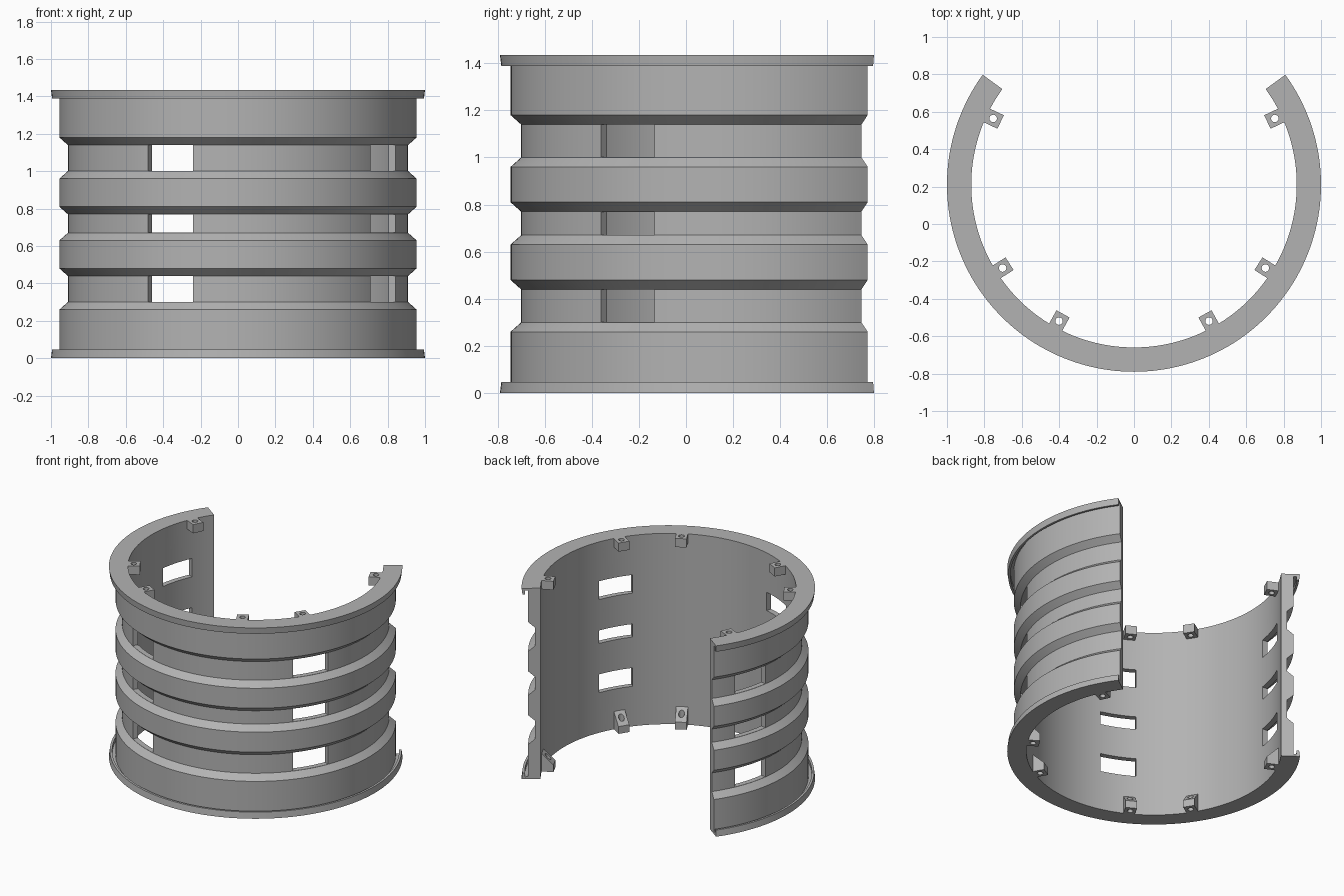
import bpy
import bmesh
from math import cos, sin, radians, ceil
from mathutils import Matrix, Vector

if "Cube" in bpy.data.objects:
    bpy.data.objects.remove(bpy.data.objects["Cube"])

CENTRE_Y = 0.21
HEIGHT = 1.435
OUTER, BAND, GROOVE, INNER = 1.0, 0.955, 0.91, 0.87
GROOVES = [(0.30, 0.44), (0.67, 0.77), (1.0, 1.14)]

grey = bpy.data.materials.new("mid_grey")
grey.use_nodes = True
colour = (0.45, 0.45, 0.45, 1)
grey.diffuse_color = colour
grey.node_tree.nodes["Principled BSDF"].inputs["Base Color"].default_value = colour


def polar(radius, angle, z):
    a = radians(angle)
    return Vector((radius * cos(a), CENTRE_Y + radius * sin(a), z))


def loft(bm, loops):
    """Skin a closed solid through a list of matching point loops."""
    rings = [[bm.verts.new(p) for p in loop] for loop in loops]
    n = len(rings[0])
    for a, b in zip(rings, rings[1:]):
        for i in range(n):
            j = (i + 1) % n
            bm.faces.new((a[i], a[j], b[j], b[i]))
    bm.faces.new(rings[0])
    bm.faces.new(rings[-1])


def sweep(bm, profile, start, end, step=2.0):
    """Turn a radius/height profile through an arc."""
    n = ceil((end - start) / step)
    angles = [start + (end - start) * i / n for i in range(n + 1)]
    loft(bm, [[polar(r, a, z) for r, z in profile] for a in angles])


def finish(name, bm):
    bmesh.ops.recalc_face_normals(bm, faces=bm.faces)
    mesh = bpy.data.meshes.new(name)
    bm.to_mesh(mesh)
    bm.free()
    mesh.materials.append(grey)
    obj = bpy.data.objects.new(name, mesh)
    bpy.context.collection.objects.link(obj)
    return obj


def cut(obj, cutter):
    cutter.hide_render = True
    mod = obj.modifiers.new("cut", 'BOOLEAN')
    mod.operation = 'DIFFERENCE'
    mod.solver = 'EXACT'
    mod.object = cutter
    bpy.ops.object.select_all(action='DESELECT')
    bpy.context.view_layer.objects.active = obj
    obj.select_set(True)
    bpy.ops.object.modifier_apply(modifier=mod.name)
    bpy.ops.object.shade_smooth_by_angle(angle=radians(25))


# Wall section: hooked flange below, bands and grooves, hooked flange above
lip, plate, lip_in = 0.047, 0.018, 0.978
profile = [(INNER, 0), (OUTER, 0), (0.994, lip), (lip_in, lip),
           (lip_in, plate), (BAND, plate)]
for low, high in GROOVES:
    profile += [(BAND, low - 0.04), (GROOVE, low), (GROOVE, high), (BAND, high + 0.04)]
profile += [(BAND, HEIGHT - plate), (lip_in, HEIGHT - plate), (lip_in, HEIGHT - lip),
            (0.994, HEIGHT - lip), (OUTER, HEIGHT), (INNER, HEIGHT)]
bm = bmesh.new()
sweep(bm, profile, -216, 36)
wall = finish("curved_wall", bm)

# Windows: three columns, one opening in every groove
bm = bmesh.new()
for middle in (-30.5, -113.7, -196.7):
    for low, high in GROOVES:
        low, high = low + 0.001, high - 0.001
        sweep(bm, [(0.83, low), (0.94, low), (0.94, high), (0.83, high)],
              middle - 8.3, middle + 8.3)
window_cutter = finish("window_cutter", bm)
cut(wall, window_cutter)
bpy.data.objects.remove(window_cutter)

# Screw tabs: square blocks at the top, sloped brackets at the bottom
TAB_ANGLES = [a for t in (25.2, -32.4, -61.2) for a in (t, 180 - t)]
TAB_IN, TAB_OUT, HALF = 0.788, 0.876, 0.04
tab_shapes = {
    "upper_tabs": [(TAB_IN, HEIGHT - 0.065), (TAB_OUT, HEIGHT - 0.065),
                   (TAB_OUT, HEIGHT), (TAB_IN, HEIGHT)],
    "lower_tabs": [(TAB_IN, 0), (TAB_OUT, 0), (TAB_OUT, 0.14), (TAB_IN, 0.055)],
}

bm = bmesh.new()
for angle in TAB_ANGLES:
    bmesh.ops.create_cone(bm, cap_ends=True, segments=20, radius1=0.02, radius2=0.02,
                          depth=2, matrix=Matrix.Translation(polar(0.832, angle, 0.7)))
hole_cutter = finish("hole_cutter", bm)

for name, shape in tab_shapes.items():
    bm = bmesh.new()
    for angle in TAB_ANGLES:
        side = Vector((-sin(radians(angle)), cos(radians(angle)), 0)) * HALF
        loft(bm, [[polar(r, angle, z) + side * s for r, z in shape] for s in (-1, 1)])
    cut(finish(name, bm), hole_cutter)
bpy.data.objects.remove(hole_cutter)
